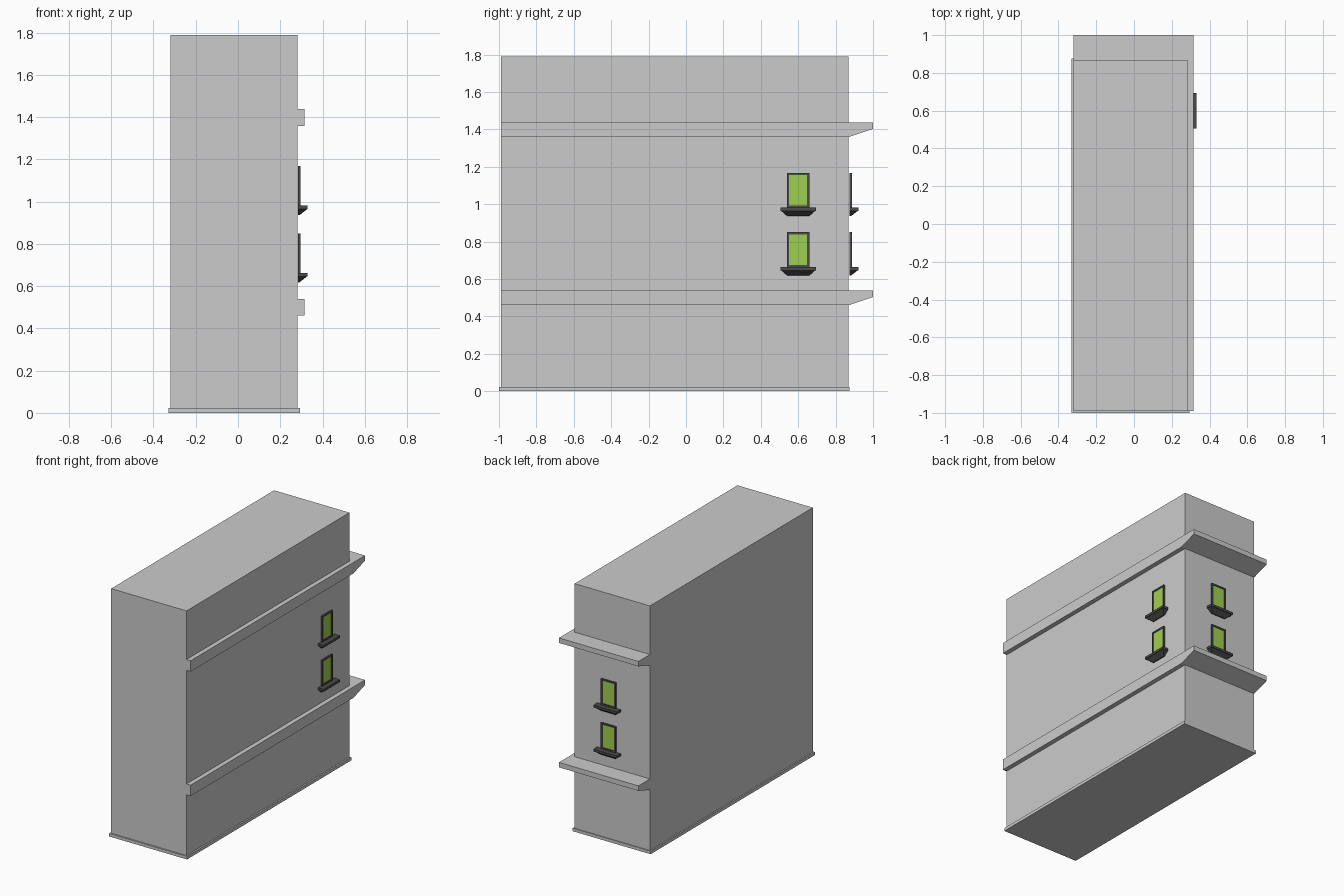
import bpy, bmesh, math
from mathutils import Matrix, Vector

if "Cube" in bpy.data.objects:
    bpy.data.objects.remove(bpy.data.objects["Cube"])


def material(name, color):
    m = bpy.data.materials.new(name)
    m.diffuse_color = (*color, 1)
    m.use_nodes = True
    m.node_tree.nodes["Principled BSDF"].inputs["Base Color"].default_value = m.diffuse_color
    return m


DARK = material("dark_trim", (0.07, 0.07, 0.07))
GREEN = material("green_glass", (0.35, 0.62, 0.08))


def finish(name, bm, mat=None, matrix=Matrix()):
    bm.transform(matrix)
    bmesh.ops.recalc_face_normals(bm, faces=bm.faces)
    me = bpy.data.meshes.new(name)
    bm.to_mesh(me)
    bm.free()
    ob = bpy.data.objects.new(name, me)
    bpy.context.collection.objects.link(ob)
    if mat:
        me.materials.append(mat)
    return ob


def add_loft(bm, ring_a, ring_b):
    """Closed solid between two matching outlines."""
    a = [bm.verts.new(p) for p in ring_a]
    b = [bm.verts.new(p) for p in ring_b]
    n = len(a)
    bm.faces.new(a)
    bm.faces.new(b)
    for i in range(n):
        j = (i + 1) % n
        bm.faces.new((a[i], a[j], b[j], b[i]))


def rect(x0, x1, y0, y1, z):
    return [(x0, y0, z), (x1, y0, z), (x1, y1, z), (x0, y1, z)]


def add_box(bm, x0, x1, y0, y1, z0, z1):
    add_loft(bm, rect(x0, x1, y0, y1, z0), rect(x0, x1, y0, y1, z1))


# main block and thin base plinth
bm = bmesh.new()
add_box(bm, -0.32, 0.282, -0.99, 0.869, 0.02, 1.789)
finish("building_block", bm)
bm = bmesh.new()
add_box(bm, -0.33, 0.293, -1.0, 0.875, 0, 0.022)
finish("base_plinth", bm)

# ledges: square band on the right, sloped overhang at the back
for name, z in (("lower_ledge", 0.46), ("upper_ledge", 1.359)):
    bm = bmesh.new()
    add_box(bm, 0.282, 0.315, -0.99, 0.869, z, z + 0.079)
    profile = [(0.869, z), (1.0, z + 0.043), (1.0, z + 0.079), (0.869, z + 0.079)]
    add_loft(bm, [(-0.32, *p) for p in profile], [(0.315, *p) for p in profile])
    finish(name, bm)


def window(side, matrix):
    """Window facing local +x, its sill top at z = 0."""
    w, h, b = 0.059, 0.187, 0.011
    # frame of two posts, head and foot
    bm = bmesh.new()
    for s in (-1, 1):
        y0, y1 = sorted((s * w, s * (w - b)))
        add_box(bm, 0.003, 0.015, y0, y1, 0, h)
    for z in (0, h - b):
        add_box(bm, 0.003, 0.015, b - w, w - b, z, z + b)
    finish(side + "_window_frame", bm, DARK, matrix)
    # glass pane
    bm = bmesh.new()
    add_box(bm, 0.004, 0.010, b - w, w - b, b, h - b)
    finish(side + "_window_glass", bm, GREEN, matrix)
    # sill plate with tapered underside
    bm = bmesh.new()
    add_box(bm, 0.003, 0.049, -0.094, 0.094, -0.017, 0)
    add_loft(bm, rect(0.003, 0.046, -0.091, 0.091, -0.017),
             rect(0.003, 0.010, -0.058, 0.058, -0.045))
    finish(side + "_window_sill", bm, DARK, matrix)


# two storeys of windows on the right and back walls
for z in (0.663, 0.981):
    window("right", Matrix.Translation((0.281, 0.6, z)))
    window("back", Matrix.Translation((0.002, 0.872, z)) @ Matrix.Rotation(math.pi / 2, 4, "Z"))
